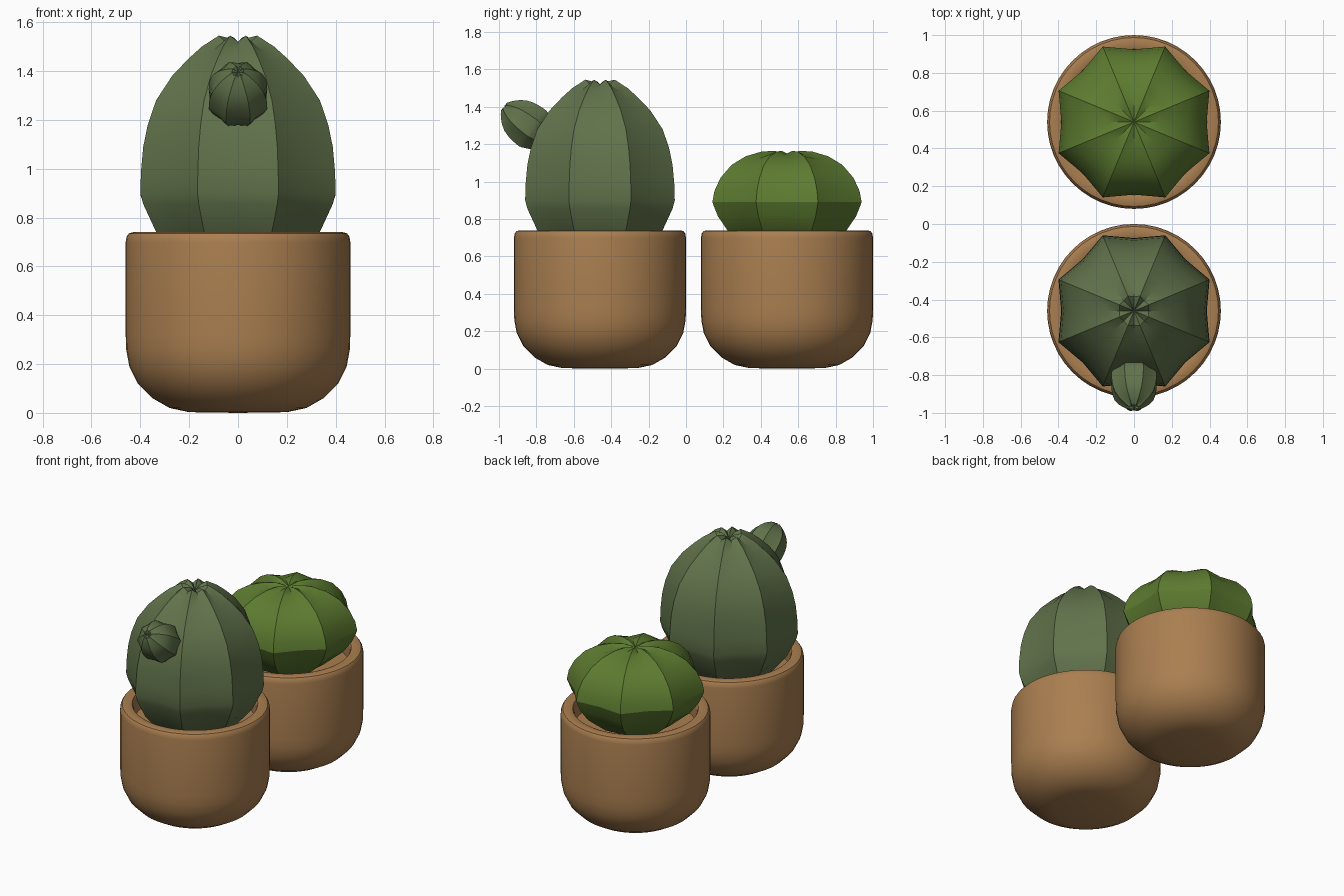
import bpy, bmesh
from math import sin, cos, pi, atan2
from mathutils import Matrix

if "Cube" in bpy.data.objects:
    bpy.data.objects.remove(bpy.data.objects["Cube"])


def material(name, rgb):
    m = bpy.data.materials.new(name)
    m.diffuse_color = (*rgb, 1)
    m.use_nodes = True
    m.node_tree.nodes["Principled BSDF"].inputs["Base Color"].default_value = m.diffuse_color
    return m


def lathe(name, profile, sides, mat, matrix, angle, valley=1.0, dips=None):
    """Revolve (radius, z) points; odd columns are pulled in by valley and lowered by dips."""
    bm = bmesh.new()
    rings = []
    for i, (r, z) in enumerate(profile):
        if r == 0:
            rings.append([bm.verts.new((0, 0, z))] * sides)
            continue
        ring = []
        for k in range(sides):
            a = 2 * pi * k / sides + pi / 8
            odd = k % 2
            rr = r * (valley if odd else 1)
            zz = z - (dips[i] if odd and dips else 0)
            ring.append(bm.verts.new((rr * cos(a), rr * sin(a), zz)))
        rings.append(ring)
    for a, b in zip(rings, rings[1:]):
        for k in range(sides):
            n = (k + 1) % sides
            bm.faces.new(dict.fromkeys((a[k], a[n], b[n], b[k])))
    bmesh.ops.recalc_face_normals(bm, faces=bm.faces)
    me = bpy.data.meshes.new(name)
    bm.to_mesh(me)
    bm.free()
    me.materials.append(mat)
    ob = bpy.data.objects.new(name, me)
    bpy.context.collection.objects.link(ob)
    ob.matrix_world = matrix
    bpy.ops.object.select_all(action='DESELECT')
    bpy.context.view_layer.objects.active = ob
    ob.select_set(True)
    bpy.ops.object.shade_smooth_by_angle(angle=angle)
    return ob


clay = material("clay", (0.40, 0.21, 0.08))
dark_green = material("dark_green", (0.12, 0.17, 0.07))
bright_green = material("bright_green", (0.11, 0.20, 0.03))

# Pot: rounded base, straight wall, soft rim, shallow inside
pot = [(0, 0), (0.20, 0.003), (0.28, 0.02), (0.35, 0.06), (0.41, 0.12),
       (0.445, 0.19), (0.458, 0.26), (0.46, 0.32), (0.46, 0.70), (0.456, 0.722),
       (0.447, 0.735), (0.43, 0.74), (0.40, 0.74), (0.386, 0.735),
       (0.378, 0.72), (0.375, 0.70), (0.375, 0.62), (0, 0.62)]
# Ribbed bodies, heights measured from the widest ring
tall = [(0, -0.30), (0.26, -0.28), (0.36, -0.165), (0.42, -0.045), (0.433, 0),
        (0.43, 0.09), (0.42, 0.19), (0.40, 0.28), (0.363, 0.38), (0.292, 0.48),
        (0.22, 0.55), (0.16, 0.60), (0.085, 0.645), (0.04, 0.635), (0, 0.60)]
tall_dips = [0] * 9 + [0.005, 0.01, 0.015, 0.025, 0.025, 0]
round_body = [(0, -0.27), (0.22, -0.25), (0.345, -0.15), (0.40, -0.075), (0.432, 0),
              (0.42, 0.06), (0.385, 0.13), (0.32, 0.20), (0.24, 0.245),
              (0.15, 0.27), (0.075, 0.275), (0, 0.258)]
round_dips = [0] * 7 + [0.005, 0.012, 0.018, 0.015, 0]

for name, y in (("front_pot", -0.46), ("back_pot", 0.54)):
    lathe(name, pot, 48, clay, Matrix.Translation((0, y, 0)), pi / 5)

lathe("tall_cactus", tall, 16, dark_green, Matrix.Translation((0, -0.46, 0.90)),
      pi / 6, 0.89, tall_dips)
lathe("round_cactus", round_body, 16, bright_green, Matrix.Translation((0, 0.54, 0.89)),
      pi / 6, 0.89, round_dips)

# Small offshoot leaning forward from the tall cactus
lean = Matrix.Translation((0, -0.82, 1.285)) @ Matrix.Rotation(atan2(0.8, 0.6), 4, 'X')
lathe("offshoot", tall, 16, dark_green, lean @ Matrix.Scale(0.3, 4), pi / 6, 0.89, tall_dips)
